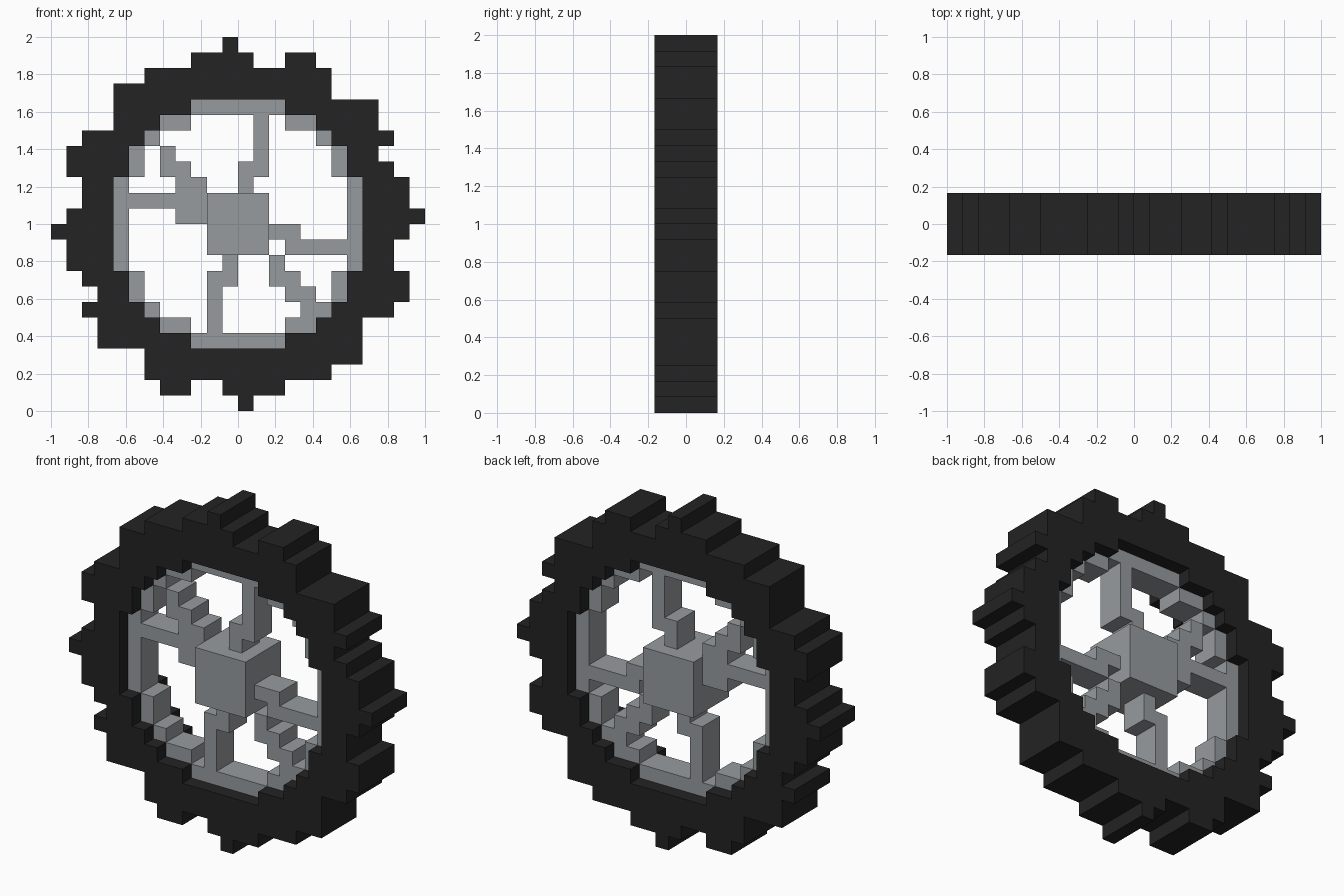
import bpy
import bmesh

N = 24            # blocks across the wheel
S = 2.0 / N       # block size

cube = bpy.data.objects.get("Cube")
if cube:
    bpy.data.objects.remove(cube, do_unlink=True)


def material(name, rgb):
    m = bpy.data.materials.new(name)
    m.use_nodes = True
    m.diffuse_color = (*rgb, 1)
    bsdf = m.node_tree.nodes["Principled BSDF"]
    bsdf.inputs["Base Color"].default_value = (*rgb, 1)
    bsdf.inputs["Roughness"].default_value = 0.8
    return m


RUBBER = material("black rubber", (0.0168, 0.0168, 0.0168))
METAL = material("grey metal", (0.31, 0.33, 0.345))


def block(c0, c1, r0, r1):
    """Cells of a rectangle; columns from the left, rows from the top."""
    return {(c, r) for c in range(c0, c1) for r in range(r0, r1)}


def half_turn(cells):
    return {(N - 1 - c, N - 1 - r) for c, r in cells}


def quarter_turn(cells):
    return {(N - 1 - r, c) for c, r in cells}


def build(name, cells, half_depth, mat):
    """Extrude a cell pattern through y, keeping only the outer faces."""
    bm = bmesh.new()
    d = half_depth * S

    def quad(*pts):
        bm.faces.new([bm.verts.new(p) for p in pts])

    for c, r in sorted(cells):
        x0, z1 = -1 + c * S, 2 - r * S
        x1, z0 = x0 + S, z1 - S
        quad((x0, -d, z0), (x1, -d, z0), (x1, -d, z1), (x0, -d, z1))
        quad((x1, d, z0), (x0, d, z0), (x0, d, z1), (x1, d, z1))
        if (c - 1, r) not in cells:
            quad((x0, d, z0), (x0, -d, z0), (x0, -d, z1), (x0, d, z1))
        if (c + 1, r) not in cells:
            quad((x1, -d, z0), (x1, d, z0), (x1, d, z1), (x1, -d, z1))
        if (c, r - 1) not in cells:
            quad((x0, -d, z1), (x1, -d, z1), (x1, d, z1), (x0, d, z1))
        if (c, r + 1) not in cells:
            quad((x0, d, z0), (x1, d, z0), (x1, -d, z0), (x0, -d, z0))
    bmesh.ops.remove_doubles(bm, verts=bm.verts, dist=S * 0.01)
    mesh = bpy.data.meshes.new(name)
    bm.to_mesh(mesh)
    bm.free()
    mesh.materials.append(mat)
    obj = bpy.data.objects.new(name, mesh)
    bpy.context.collection.objects.link(obj)
    return obj


# Tyre: upper half of the treaded disc as row spans, turned for the lower half
tread = [(0, 11, 12), (1, 9, 13), (1, 15, 17), (2, 6, 18), (3, 4, 18),
         (4, 4, 21), (5, 4, 21), (6, 2, 22), (7, 1, 21), (8, 1, 22),
         (9, 2, 23), (10, 2, 23), (11, 1, 24)]
disc = set()
for row, start, end in tread:
    disc |= block(start, end, row, row + 1)
disc |= half_turn(disc)

# Round opening in the tyre, and the rim lining it
opening = (block(9, 15, 4, 20) | block(7, 17, 5, 19) | block(6, 18, 6, 18)
           | block(5, 19, 7, 17) | block(4, 20, 9, 15))
inner = (block(9, 15, 5, 19) | block(7, 17, 6, 18)
         | block(6, 18, 7, 17) | block(5, 19, 9, 15))
build("tyre", disc - opening, 2, RUBBER)
build("rim", opening - inner, 1, METAL)

# Hub
build("hub", block(10, 14, 10, 14), 2, METAL)

# Four cranked spokes
spoke = block(12, 13, 8, 10) | block(13, 14, 5, 9)
for side in ("top", "left", "bottom", "right"):
    if side == "top":
        cells = spoke
    elif side == "right":
        cells = quarter_turn(spoke)
    elif side == "bottom":
        cells = half_turn(spoke)
    else:
        cells = half_turn(quarter_turn(spoke))
    build(side + "_spoke", cells, 1, METAL)


# Two stepped diagonal spokes
def stairs(col, row):
    cells = set()
    for i in range(3):
        cells |= block(col + i, col + i + 1, row + i, row + i + 2)
    return cells


build("upper_diagonal_spoke", stairs(7, 7), 1, METAL)
build("lower_diagonal_spoke", stairs(14, 14), 1, METAL)
